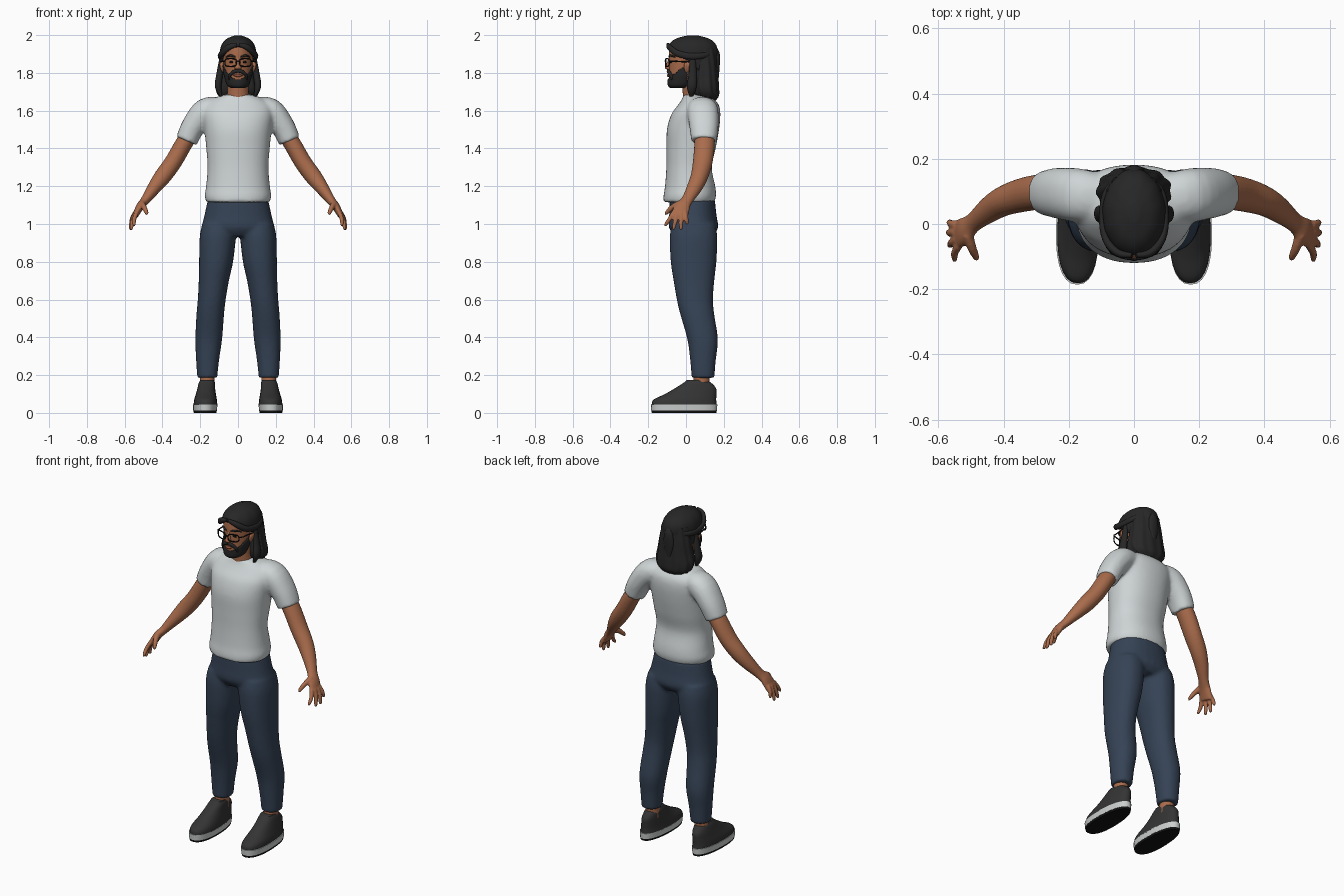
import bpy, bmesh, math
from mathutils import Vector


def material(name, r, g, b):
    m = bpy.data.materials.new(name)
    m.diffuse_color = (r, g, b, 1)
    return m


SKIN = material("brown skin", .40, .15, .072)
SHIRT = material("pale grey cloth", .62, .66, .67)
DENIM = material("dark blue denim", .036, .056, .092)
HAIR = material("black hair", .020, .020, .021)
SHOE = material("charcoal canvas", .034, .034, .034)
SOLE = material("light sole", .60, .62, .62)
FRAME = material("black plastic", .006, .006, .006)
LIP = material("lip", .30, .085, .05)


def refine(st, steps):
    """Catmull-Rom interpolation of (x, y, z, a, b) stations."""
    out = []
    for i in range(len(st) - 1):
        p = [st[max(0, min(len(st) - 1, i + k))] for k in (-1, 0, 1, 2)]
        for s in range(steps):
            t = s / steps
            out.append([.5 * (2 * q[1] + (q[2] - q[0]) * t
                              + (2 * q[0] - 5 * q[1] + 4 * q[2] - q[3]) * t * t
                              + (3 * q[1] - q[0] - 3 * q[2] + q[3]) * t ** 3)
                        for q in zip(*p)])
    return out + [list(st[-1])]


def loft(bm, st, ref, side, n, power, ripple, taper, steps):
    """Skin elliptical rings: level rings, or across the path if ref is given."""
    st = refine(st, steps)
    rings = []
    for i, (x, y, z, a, b) in enumerate(st):
        u, v = Vector((1, 0, 0)), Vector((0, 1, 0))
        if ref:
            t = (Vector(st[min(i + 1, len(st) - 1)][:3]) - Vector(st[max(i - 1, 0)][:3])).normalized()
            v = (ref - t * ref.dot(t)).normalized()
            u = v.cross(t)
        ring = []
        for k in range(n):
            w = 2 * math.pi * k / n
            c, s = math.cos(w), math.sin(w)
            r = 1 + ripple * math.cos(11 * w + 9 * z)
            c = math.copysign(abs(c) ** (2 / power), c) * r * (1 - taper * s)
            s = math.copysign(abs(s) ** (2 / power), s) * r
            p = Vector((x, y, z)) + u * (a * c) + v * (b * s)
            ring.append(bm.verts.new((p.x * side, p.y, p.z)))
        rings.append(ring)
    for p, q in zip(rings, rings[1:]):
        for k in range(n):
            bm.faces.new((p[k], p[(k + 1) % n], q[(k + 1) % n], q[k]))
    bm.faces.new(rings[0])
    bm.faces.new(rings[-1])


Y, Z = Vector((0, 1, 0)), Vector((0, 0, 1))


def body(name, mat, parts, fuse=0, n=28, power=2, ripple=0, taper=0, steps=4, keep=None):
    """One object from several lofts: (stations, ref, both sides)."""
    bm = bmesh.new()
    for st, ref, both in parts:
        for side in ((1, -1) if both else (1,)):
            loft(bm, st, ref, side, n, power, ripple, taper, steps)
    bmesh.ops.recalc_face_normals(bm, faces=bm.faces)
    if keep:
        drop = [f for f in bm.faces if not keep(f.calc_center_median())]
        bmesh.ops.delete(bm, geom=drop, context='FACES')
    me = bpy.data.meshes.new(name)
    bm.to_mesh(me)
    bm.free()
    me.materials.append(mat)
    ob = bpy.data.objects.new(name, me)
    bpy.context.collection.objects.link(ob)
    bpy.ops.object.select_all(action='DESELECT')
    ob.select_set(True)
    bpy.context.view_layer.objects.active = ob
    bpy.ops.object.shade_smooth_by_angle(angle=math.radians(50))
    if fuse:
        m = ob.modifiers.new("fuse", 'REMESH')
        m.mode, m.voxel_size, m.use_smooth_shade = 'VOXEL', fuse, True
        m = ob.modifiers.new("soften", 'SMOOTH')
        m.factor, m.iterations = .5, 5
    if keep:
        m = ob.modifiers.new("thickness", 'SOLIDIFY')
        m.thickness, m.offset = .012, -1
    return ob


def wire(name, mat, pts, r, cyclic=False):
    cu = bpy.data.curves.new(name, 'CURVE')
    cu.dimensions, cu.bevel_depth, cu.bevel_resolution, cu.use_fill_caps = '3D', r, 2, True
    sp = cu.splines.new('POLY')
    sp.points.add(len(pts) - 1)
    for p, c in zip(sp.points, pts):
        p.co = (*c, 1)
    sp.use_cyclic_u = cyclic
    cu.materials.append(mat)
    ob = bpy.data.objects.new(name, cu)
    bpy.context.collection.objects.link(ob)
    bpy.ops.object.select_all(action='DESELECT')
    ob.select_set(True)
    bpy.context.view_layer.objects.active = ob
    bpy.ops.object.convert(target='MESH')


# T-shirt: torso and sleeves fused
torso = [(0, .015, 1.115, .168, .135), (0, .02, 1.15, .176, .139), (0, .022, 1.2, .169, .133),
         (0, .016, 1.3, .161, .12), (0, .027, 1.4, .168, .13), (0, .037, 1.5, .178, .138),
         (0, .052, 1.58, .188, .13), (0, .066, 1.63, .178, .108), (0, .063, 1.665, .13, .082),
         (0, .05, 1.685, .072, .064)]
sleeve = [(.09, .08, 1.612, .058, .07), (.17, .088, 1.598, .069, .082),
          (.235, .095, 1.52, .063, .077), (.273, .095, 1.44, .058, .067)]
body("shirt", SHIRT, [(torso, None, False), (sleeve, Y, True)], fuse=.01, n=40, power=2.2)

# Trousers: hips and legs fused
hips = [(0, .033, 1.13, .16, .12), (0, .036, 1.05, .177, .125),
        (0, .04, .98, .19, .13), (0, .04, .935, .16, .1)]
leg = [(.1, .04, 1.0, .09, .115), (.107, .04, .93, .096, .126), (.116, .04, .8, .09, .121),
       (.128, .042, .7, .08, .108), (.139, .047, .6, .074, .096), (.147, .06, .52, .073, .09),
       (.155, .088, .39, .071, .081), (.161, .09, .28, .061, .068), (.163, .09, .185, .053, .06)]
body("trousers", DENIM, [(hips, None, False), (leg, None, True)], fuse=.01, power=2.2)

# Arms, palms and fingers fused
arm = [(.24, .098, 1.5, .045, .05), (.29, .098, 1.42, .046, .054), (.345, .088, 1.325, .046, .052),
       (.40, .07, 1.25, .045, .046), (.445, .043, 1.19, .036, .04), (.492, .005, 1.125, .024, .031),
       (.52, -.02, 1.09, .021, .042), (.545, -.035, 1.04, .015, .046)]
digits = [(.537, .55, -.067, -.108, .99), (.543, .564, -.048, -.066, .97),
          (.547, .568, -.025, -.027, .97), (.545, .566, -.003, .006, .998)]
hand = [([(x0, y0, 1.06, .012, .012), ((x0 + x1) / 2 + .006, (y0 + y1) / 2, (1.06 + z) / 2, .0115, .0115),
          (x1, y1, z + .006, .009, .009), (x1, y1, z - .002, .004, .004)], Y, True)
        for x0, x1, y0, y1, z in digits]
thumb = [(.51, -.03, 1.11, .016, .018), (.498, -.07, 1.09, .014, .015),
         (.485, -.1, 1.062, .011, .011), (.482, -.11, 1.048, .005, .005)]
body("arms", SKIN, [(arm, Y, True), (thumb, Y, True)] + hand, fuse=.005, n=20)

# Ankles and shoes
body("ankles", SKIN, [([(.163, .08, .1, .04, .042), (.163, .083, .22, .038, .042)], None, True)])
body("shoe_uppers", SHOE, [([(.172, -.01, .042, .063, .172), (.172, -.006, .07, .06, .166),
                             (.17, .025, .1, .053, .136), (.168, .05, .13, .047, .109),
                             (.165, .06, .158, .043, .075), (.164, .055, .174, .036, .05)], None, True)],
     power=2.3, taper=.1)
for nm, mt, z0, z1, g in (("midsoles", SOLE, .012, .045, 0), ("outsoles", FRAME, 0, .0125, -.003)):
    body(nm, mt, [([(.174, -.01, z0, .063 + g, .174 + g), (.174, -.01, z1, .065 + g, .176 + g)], None, True)],
         power=2.3, taper=.1, steps=1)

# Neck, head, nose, ears
skull = [(0, -.035, 1.725, .03, .04), (0, -.03, 1.74, .05, .058), (0, -.013, 1.77, .063, .077),
         (0, .01, 1.81, .073, .099), (0, .025, 1.86, .079, .115), (0, .03, 1.91, .081, .12),
         (0, .03, 1.95, .072, .11), (0, .03, 1.98, .04, .06)]
nose = [(0, -.082, 1.88, .008, .008), (0, -.091, 1.845, .012, .014),
        (0, -.095, 1.827, .018, .017), (0, -.085, 1.815, .012, .012)]
ear = [(.08, .005, 1.805, .005, .008), (.083, .006, 1.82, .009, .015),
       (.086, .01, 1.845, .011, .02), (.083, .012, 1.865, .006, .01)]
neck = [(0, .045, 1.6, .07, .062), (0, .038, 1.69, .057, .055), (0, .03, 1.79, .055, .055)]
body("head", SKIN, [(skull, None, False)], n=48, steps=6)
body("neck", SKIN, [(neck, None, False)])
body("nose", SKIN, [(nose, None, False)], n=16)
body("ears", SKIN, [(ear, None, True)], n=16)

# Beard shell over the jaw, moustache, lips
jaw = [(x, y, z - (.006 if i < 2 else 0), a + .007, b + .008) for i, (x, y, z, a, b) in enumerate(skull)]
body("beard", HAIR, [(jaw, None, False)], n=72, steps=10,
     keep=lambda c: c.y < .005 and c.z < 1.772 + .8 * (c.y + .09))
body("moustache", HAIR, [([(0, -.094, 1.811, .009, .008), (.022, -.092, 1.806, .01, .009),
                           (.042, -.08, 1.788, .008, .009), (.048, -.071, 1.765, .004, .006)], Y, True)], n=12)
body("lips", LIP, [([(-.024, -.086, 1.786, .002, .004), (0, -.094, 1.786, .008, .007),
                     (.024, -.086, 1.786, .002, .004)], Y, False)], n=12)

# Brows and eyes
body("eyebrows", HAIR, [([(.014, -.089, 1.884, .004, .004), (.038, -.083, 1.892, .006, .005),
                          (.063, -.058, 1.884, .003, .004)], Y, True)], n=10)
body("eyes", FRAME, [([(.027, -.084, 1.856, .003, .003), (.035, -.082, 1.858, .006, .004),
                       (.044, -.078, 1.856, .003, .003)], Y, True)], n=10)

# Spectacles
for s in (1, -1):
    rim = []
    for k in range(24):
        w = 2 * math.pi * k / 24
        c, d = math.cos(w), math.sin(w)
        x = .039 + .03 * math.copysign(abs(c) ** .6, c)
        rim.append((s * x, -.108 + 4 * x * x, 1.855 + .021 * math.copysign(abs(d) ** .6, d)))
    wire("spectacle_rim", FRAME, rim, .0035, True)
    wire("spectacle_temple", FRAME, [(s * .068, -.09, 1.862), (s * .083, -.07, 1.862), (s * .091, .015, 1.858)], .0035)
wire("spectacle_bridge", FRAME, [(-.01, -.108, 1.86), (0, -.11, 1.863), (.01, -.108, 1.86)], .0035)

# Hair: swept cap, loose back hair, side locks, tied strand
cap = [(0, .05, 1.79, .088, .105), (0, .037, 1.86, .094, .126), (0, .035, 1.91, .096, .134),
       (0, .035, 1.95, .086, .124), (0, .035, 1.98, .06, .09), (0, .035, 1.998, .018, .028)]
body("hair_cap", HAIR, [(cap, None, False)], n=64, steps=8, ripple=.008,
     keep=lambda c: c.z > 1.868 - .75 * c.y)
fall = [(0, .085, 1.93, .08, .075), (0, .1, 1.85, .092, .066), (0, .1, 1.78, .103, .07),
        (0, .1, 1.72, .114, .074), (0, .107, 1.68, .102, .066), (0, .118, 1.655, .068, .04)]
body("back_hair", HAIR, [(fall, None, False)], n=66, ripple=.03, steps=6, power=2.2)
sweep = [(.006, -.096, 1.95, .008, .01), (.05, -.088, 1.935, .012, .016), (.086, -.045, 1.903, .012, .017),
         (.097, .03, 1.888, .01, .017), (.078, .11, 1.895, .01, .015), (0, .165, 1.912, .009, .014)]
lock = [(.088, .035, 1.87, .012, .016), (.098, .035, 1.79, .017, .022),
        (.105, .03, 1.725, .017, .026), (.088, .028, 1.675, .006, .009)]
tail = [(0, .15, 1.935, .012, .012), (0, .163, 1.9, .026, .016),
        (0, .165, 1.83, .032, .013), (0, .165, 1.75, .01, .006)]
tips = [([(x, y, 1.75, .022, .02), (x * 1.05, y + .008, 1.70, .018, .018), (x * .95, y + .005, 1.652, .004, .005)],
         Y, True) for x, y in ((.085, .11), (.045, .14))]
body("swept_locks", HAIR, [(sweep, Z, True)], n=14)
body("side_locks", HAIR, [(lock, Y, True)] + tips, n=14)
body("tied_strand", HAIR, [(tail, None, False)], n=16)
